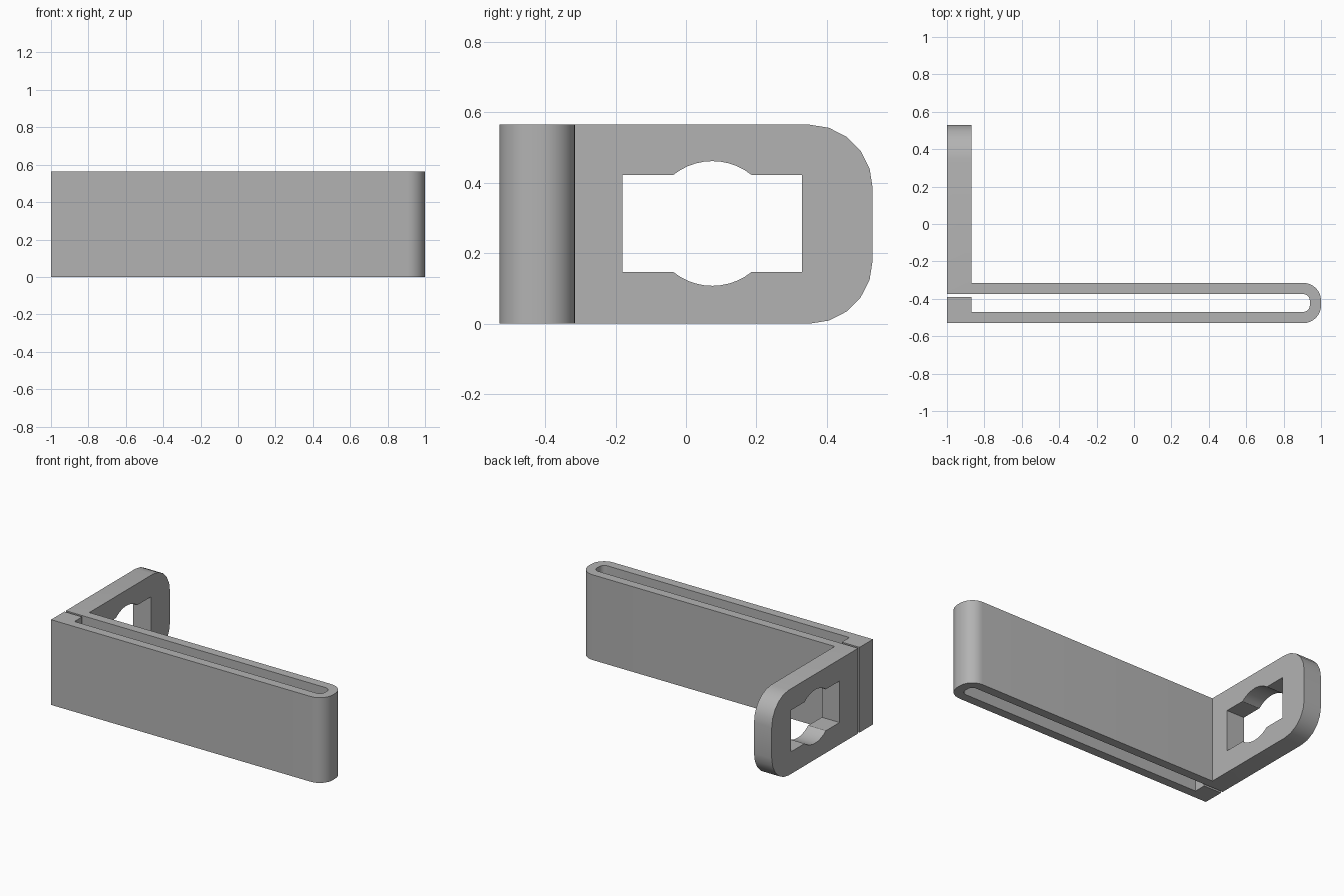
import bpy, bmesh
from math import sin, cos, asin, pi
from mathutils import Vector

if "Cube" in bpy.data.objects:
    bpy.data.objects.remove(bpy.data.objects["Cube"], do_unlink=True)

HEIGHT = 0.565
LEFT, RIGHT, PLATE_X = -1.0, 1.0, -0.87
FRONT, BACK = -0.53, 0.53

grey = bpy.data.materials.new("plain_grey")
grey.use_nodes = True
colour = (0.45, 0.45, 0.45, 1)
grey.diffuse_color = colour
grey.node_tree.nodes["Principled BSDF"].inputs["Base Color"].default_value = colour


def rounded(x, y, r, sx, sy, start, turn, steps=8):
    """Quarter arc inside the corner (x, y); sx, sy point into the corner."""
    cx, cy = x - sx * r, y - sy * r
    return [(cx + r * cos(start + turn * i / steps * pi / 2),
             cy + r * sin(start + turn * i / steps * pi / 2)) for i in range(steps + 1)]


def prism(name, points, direction, tweak=None):
    """Extrude a closed outline along a direction."""
    bm = bmesh.new()
    face = bm.faces.new([bm.verts.new(p) for p in points])
    out = bmesh.ops.extrude_face_region(bm, geom=[face])
    moved = [v for v in out["geom"] if isinstance(v, bmesh.types.BMVert)]
    bmesh.ops.translate(bm, verts=moved, vec=Vector(direction))
    if tweak:
        tweak(bm)
    bmesh.ops.recalc_face_normals(bm, faces=bm.faces)
    mesh = bpy.data.meshes.new(name)
    bm.to_mesh(mesh)
    bm.free()
    obj = bpy.data.objects.new(name, mesh)
    bpy.context.collection.objects.link(obj)
    mesh.materials.append(grey)
    return obj


def round_plate_end(bm):
    edges = [e for e in bm.edges
             if all(v.co.y > BACK - 0.001 for v in e.verts)
             and abs(e.verts[0].co.z - e.verts[1].co.z) < 0.001]
    bmesh.ops.bevel(bm, geom=edges, offset=0.18, offset_type='OFFSET',
                    segments=5, profile=0.5, affect='EDGES')


# Folded strip with a narrow slot and a mounting plate at its open end
ARM_OUT, ARM_IN, SLOT_FRONT, SLOT_END = -0.315, -0.375, -0.47, 0.94
outline = [(LEFT, FRONT)]
outline += rounded(RIGHT, FRONT, 0.095, 1, -1, -pi / 2, 1)
outline += rounded(RIGHT, ARM_OUT, 0.095, 1, 1, 0, 1)
outline += [(PLATE_X, ARM_OUT), (PLATE_X, BACK), (LEFT, BACK), (LEFT, ARM_IN)]
outline += rounded(SLOT_END, ARM_IN, 0.035, 1, 1, pi / 2, -1)
outline += rounded(SLOT_END, SLOT_FRONT, 0.035, 1, -1, 0, -1)
outline += [(PLATE_X, SLOT_FRONT), (PLATE_X, -0.39), (LEFT, -0.39)]
bracket = prism("folded_bracket", [(x, y, 0) for x, y in outline],
                (0, 0, HEIGHT), round_plate_end)

# Plate opening: a rectangle widened by a circle above and below
CY, CZ, HALF_W, HALF_H, RADIUS = 0.075, HEIGHT / 2 + 0.002, 0.255, 0.1375, 0.177
a0 = asin(HALF_H / RADIUS)
arc = [a0 + (pi - 2 * a0) * i / 10 for i in range(11)]
half = [(HALF_W, HALF_H)] + [(RADIUS * cos(a), RADIUS * sin(a)) for a in arc]
half += [(-HALF_W, HALF_H)]
hole = half + [(-y, -z) for y, z in half]
cutter = prism("opening_cutter", [(LEFT - 0.1, CY + y, CZ + z) for y, z in hole], (0.33, 0, 0))
cutter.hide_render = True

cut = bracket.modifiers.new("opening", 'BOOLEAN')
cut.operation, cut.solver, cut.object = 'DIFFERENCE', 'EXACT', cutter
bpy.ops.object.select_all(action='DESELECT')
bracket.select_set(True)
bpy.context.view_layer.objects.active = bracket
bpy.ops.object.modifier_apply(modifier=cut.name)
bpy.data.objects.remove(cutter, do_unlink=True)
bpy.ops.object.shade_smooth_by_angle(angle=pi / 6)
